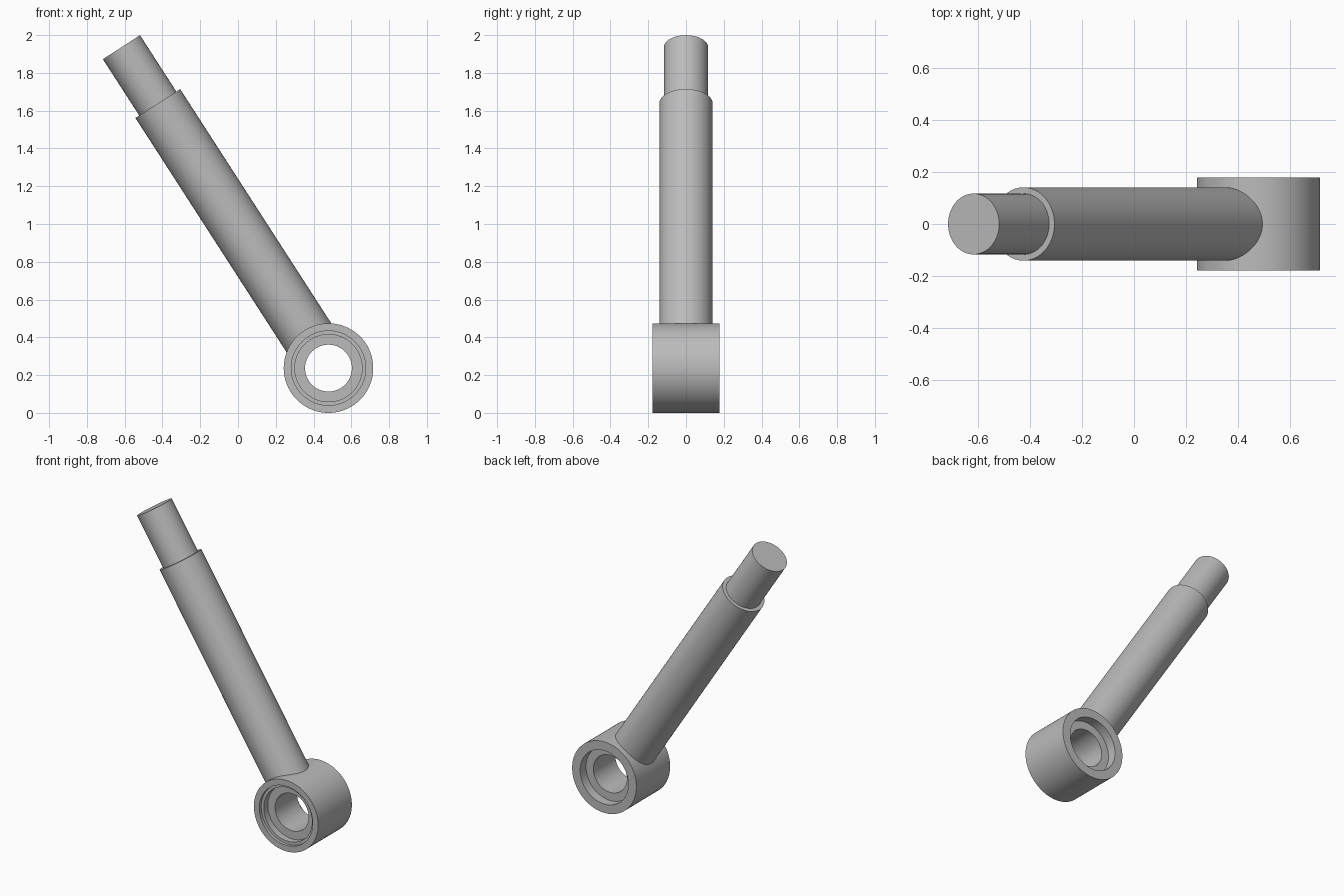
import bpy, bmesh
from math import tau, cos, sin
from mathutils import Vector

if "Cube" in bpy.data.objects:
    bpy.data.objects.remove(bpy.data.objects["Cube"], do_unlink=True)

# One plain steel colour
steel = bpy.data.materials.new("grey steel")
steel.use_nodes = True
colour = (0.5, 0.5, 0.5, 1)
steel.diffuse_color = colour
steel.node_tree.nodes["Principled BSDF"].inputs["Base Color"].default_value = colour


def turned_part(name, profile, origin, axis, closed=False, sides=96):
    """Revolve (radius, height) points about an axis; open profiles get end caps."""
    bm = bmesh.new()
    rings = [[bm.verts.new((r * cos(tau * i / sides), r * sin(tau * i / sides), h))
              for i in range(sides)] for r, h in profile]
    pairs = list(zip(rings, rings[1:]))
    if closed:
        pairs.append((rings[-1], rings[0]))
    else:
        bm.faces.new(rings[0])
        bm.faces.new(rings[-1])
    for low, high in pairs:
        for i in range(sides):
            j = (i + 1) % sides
            bm.faces.new((low[i], low[j], high[j], high[i]))
    bmesh.ops.recalc_face_normals(bm, faces=bm.faces)
    mesh = bpy.data.meshes.new(name)
    bm.to_mesh(mesh)
    bm.free()
    mesh.materials.append(steel)
    part = bpy.data.objects.new(name, mesh)
    bpy.context.collection.objects.link(part)
    part.location = origin
    part.rotation_euler = axis.to_track_quat('Z', 'Y').to_euler()
    bpy.ops.object.select_all(action='DESELECT')
    part.select_set(True)
    bpy.context.view_layer.objects.active = part
    bpy.ops.object.shade_smooth_by_angle(angle=0.6)
    return part


eye = Vector((0.479, 0, 0.237))
tip = Vector((-0.617, 0, 1.936))
along = (tip - eye).normalized()
length = (tip - eye).length
shoulder = 1.667

# Bearing eye: stepped recess at the front, plain recess at the back
half = 0.178
turned_part("bearing_eye", [
    (0.237, -half), (0.237, half),
    (0.197, half), (0.197, half - 0.02),
    (0.178, half - 0.02), (0.178, half - 0.062),
    (0.124, half - 0.062), (0.124, -half + 0.062),
    (0.178, -half + 0.062), (0.178, -half),
], eye, Vector((0, -1, 0)), closed=True)

# Sleeve and the thinner rod that slides out of it
turned_part("sleeve", [(0.141, 0.181), (0.141, shoulder)], eye, along)
turned_part("rod", [(0.117, shoulder - 0.05), (0.117, length)], eye, along)
